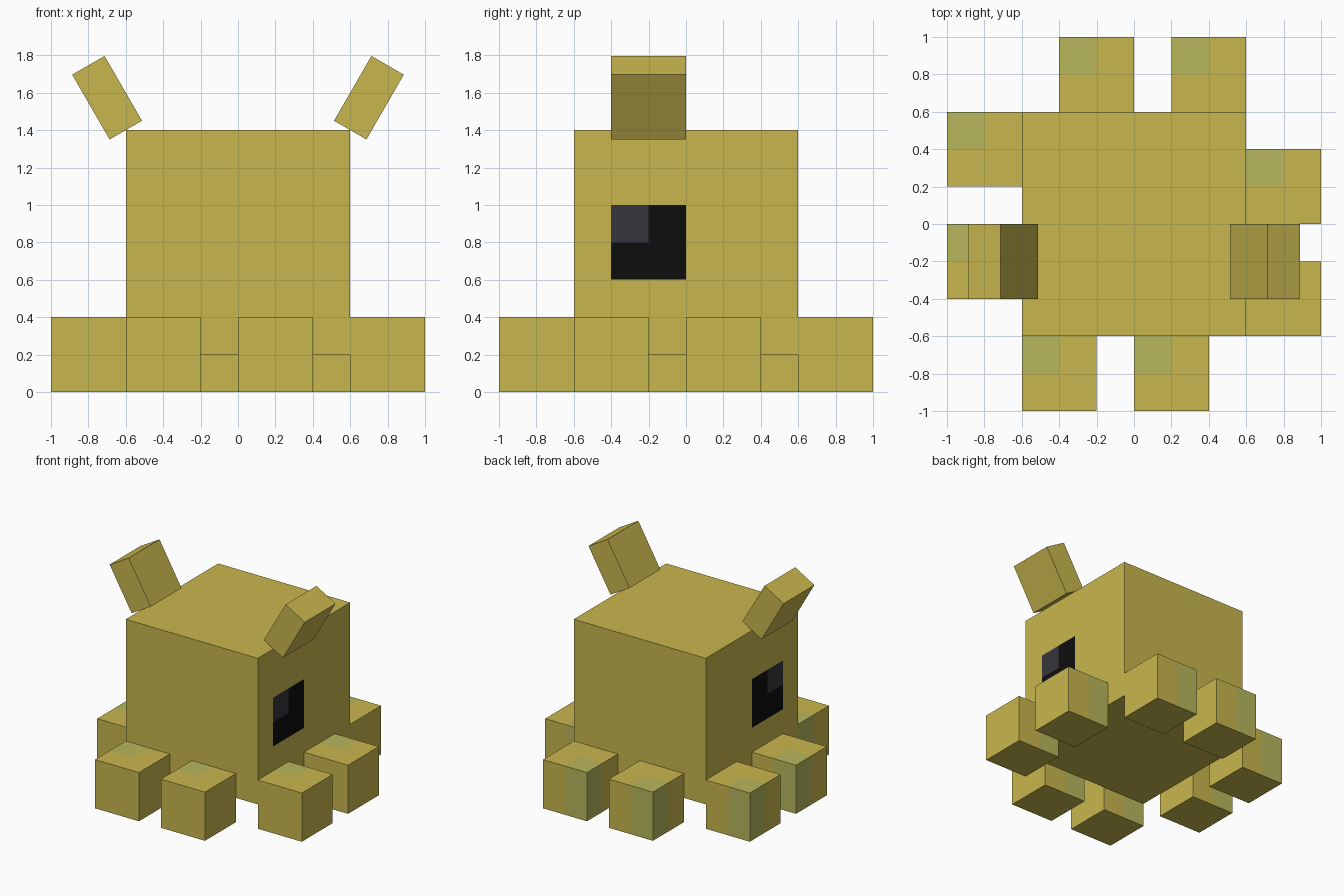
import bpy, bmesh, math
from mathutils import Matrix, Vector

default = bpy.data.objects.get("Cube")
if default:
    bpy.data.objects.remove(default, do_unlink=True)


def material(name, rgb):
    m = bpy.data.materials.new(name)
    m.use_nodes = True
    m.diffuse_color = (*rgb, 1)
    m.node_tree.nodes["Principled BSDF"].inputs["Base Color"].default_value = (*rgb, 1)
    return m


yellow = material("mustard yellow", (0.584, 0.474, 0.076))
olive = material("pale olive", (0.475, 0.475, 0.107))
black = material("eye black", (0.004, 0.004, 0.004))
grey = material("eye glint grey", (0.037, 0.036, 0.045))


def box(name, size, center, mats, cuts=0, tilt=0, rule=None):
    """Box with optional even cuts; rule(face centre, normal) picks the material slot."""
    bm = bmesh.new()
    bmesh.ops.create_cube(bm, size=1, matrix=Matrix.Diagonal((*size, 1)))
    if cuts:
        bmesh.ops.subdivide_edges(bm, edges=bm.edges[:], cuts=cuts, use_grid_fill=True)
    bm.normal_update()
    if rule:
        for f in bm.faces:
            f.material_index = rule(f.calc_center_median(), f.normal)
    mesh = bpy.data.meshes.new(name)
    bm.to_mesh(mesh)
    bm.free()
    for m in mats:
        mesh.materials.append(m)
    ob = bpy.data.objects.new(name, mesh)
    ob.location = center
    ob.rotation_euler.y = tilt
    bpy.context.collection.objects.link(ob)
    return ob


# Body: eyes are cells of the side faces, with a glint in the upper front cell
def eye_rule(c, n):
    if abs(n.x) < 0.5 or not (-0.4 < c.y < 0 and -0.2 < c.z < 0.2):
        return 0
    return 2 if c.y < -0.2 and c.z > 0 else 1


box("body", (1.2, 1.2, 1.2), (0, 0, 0.8), [yellow, black, grey], cuts=5, rule=eye_rule)


# Feet: the back right quarter is olive on the top and sides
def foot_rule(c, n):
    return 1 if c.x < 0.01 and c.y > -0.01 and abs(c.x) > 0.05 and abs(c.y) > 0.05 and n.z > -0.5 else 0


feet = {
    "front": [(-0.4, -0.8), (0.2, -0.8)],
    "back": [(-0.2, 0.8), (0.4, 0.8)],
    "right": [(-0.8, -0.2), (-0.8, 0.4)],
    "left": [(0.8, -0.4), (0.8, 0.2)],
}
for side, spots in feet.items():
    for i, (x, y) in enumerate(spots, 1):
        box(f"{side}_foot_{i}", (0.4, 0.4, 0.4), (x, y, 0.2), [yellow, olive], cuts=1, rule=foot_rule)

# Ears: slabs leaning outward from the top edges
lean = math.radians(30)
for side, s in (("left", 1), ("right", -1)):
    center = Vector((s * (0.6 + 0.2 * math.sin(lean)), -0.2, 1.4 + 0.2 * math.cos(lean)))
    box(f"{side}_ear", (0.2, 0.4, 0.4), center, [yellow], tilt=s * lean)
